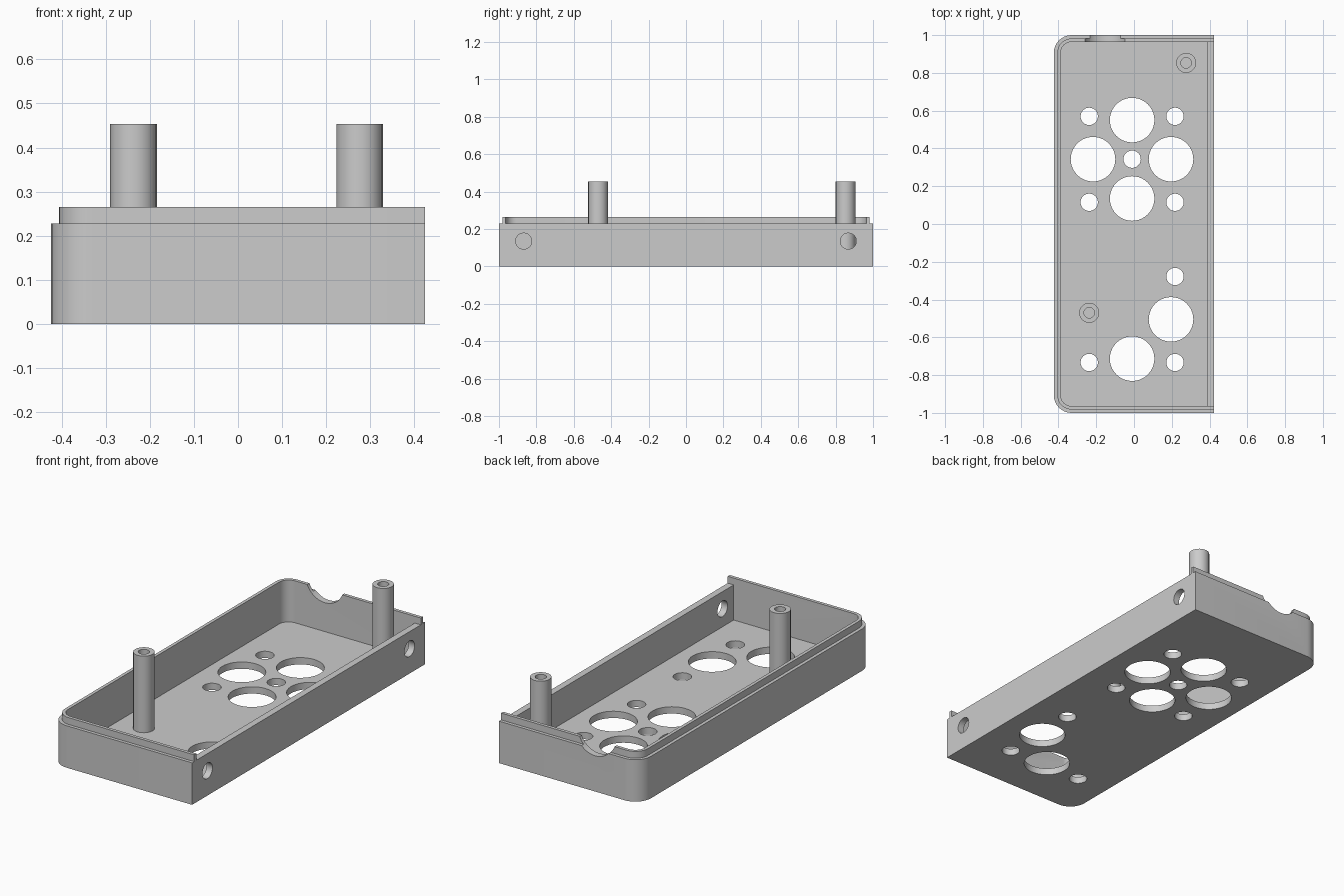
import bpy, bmesh, math

if "Cube" in bpy.data.objects:
    bpy.data.objects.remove(bpy.data.objects["Cube"])

X, Y, R = 0.424, 1.0, 0.093        # half width, half length, left corner radius
RIM, TOP, FLOOR = 0.228, 0.265, 0.037

plastic = bpy.data.materials.new("grey plastic")
plastic.diffuse_color = (0.6, 0.6, 0.6, 1)
plastic.use_nodes = True
plastic.node_tree.nodes["Principled BSDF"].inputs["Base Color"].default_value = plastic.diffuse_color


def outline(inset, right):
    """Tray outline: square on the right, rounded on the left."""
    r = R - inset
    y = Y - inset
    arc = [math.radians(90 + 90 * i / 8) for i in range(9)]
    upper = [(-X + R + r * math.cos(a), Y - R + r * math.sin(a)) for a in arc]
    lower = [(x, -v) for x, v in reversed(upper)]
    return [(right, y)] + upper + lower + [(right, -y)]


def circle(x, y, r, n):
    return [(x + r * math.cos(2 * math.pi * i / n), y + r * math.sin(2 * math.pi * i / n)) for i in range(n)]


def prism(name, points, low, high, axis="Z"):
    """Extrude a closed profile along an axis (X: points are y,z; Y: points are x,z)."""
    place = {"X": lambda a, b, c: (c, a, b), "Y": lambda a, b, c: (a, c, b), "Z": lambda a, b, c: (a, b, c)}[axis]
    bm = bmesh.new()
    base = bm.faces.new([bm.verts.new(place(a, b, low)) for a, b in points])
    top = bmesh.ops.extrude_face_region(bm, geom=[base])["geom"]
    bmesh.ops.translate(bm, vec=place(0, 0, high - low), verts=[g for g in top if isinstance(g, bmesh.types.BMVert)])
    bmesh.ops.recalc_face_normals(bm, faces=bm.faces)
    mesh = bpy.data.meshes.new(name)
    bm.to_mesh(mesh)
    bm.free()
    mesh.materials.append(plastic)
    obj = bpy.data.objects.new(name, mesh)
    bpy.context.collection.objects.link(obj)
    return obj


def combine(obj, tool, operation="DIFFERENCE"):
    mod = obj.modifiers.new("bool", "BOOLEAN")
    mod.operation, mod.object, mod.solver = operation, tool, "EXACT"
    bpy.context.view_layer.objects.active = obj
    bpy.ops.object.modifier_apply(modifier=mod.name)
    bpy.data.objects.remove(tool)


def smooth(obj):
    bpy.ops.object.select_all(action="DESELECT")
    obj.select_set(True)
    bpy.context.view_layer.objects.active = obj
    bpy.ops.object.shade_smooth_by_angle(angle=math.radians(30))


# Tray body, with the raised lip on three sides
tray = prism("tray", outline(0, X), 0, RIM)
combine(tray, prism("lip", outline(0.018, X), 0.1, TOP), "UNION")
combine(tray, prism("cavity", outline(0.036, 0.388), FLOOR, 0.5))
combine(tray, prism("open_side", outline(0.036, 0.6), RIM, 0.5))

# Large and small floor holes
large = [(-0.01, 0.55), (-0.217, 0.343), (0.196, 0.343), (-0.01, 0.135), (0.196, -0.505), (-0.01, -0.713)]
small = [(-0.237, 0.57), (0.217, 0.57), (-0.01, 0.343), (-0.237, 0.115), (0.217, 0.115),
         (0.217, -0.278), (-0.237, -0.733), (0.217, -0.733)]
for spots, r, n in ((large, 0.118, 40), (small, 0.046, 24)):
    for x, y in spots:
        combine(tray, prism("hole", circle(x, y, r, n), -0.1, 0.1))

# Screw holes in the right wall and the cable notch in the back wall
for y in (-0.868, 0.868):
    combine(tray, prism("screw_hole", circle(y, 0.135, 0.043, 24), 0.3, 0.6, "X"))
combine(tray, prism("notch", circle(-0.153, 0.308, 0.114, 40), 0.9, 1.1, "Y"))
smooth(tray)

# Hollow standing posts
for name, x, y in (("front_post", -0.237, -0.47), ("back_post", 0.276, 0.853)):
    post = prism(name, circle(x, y, 0.053, 20), FLOOR - 0.005, 0.453)
    combine(post, prism("bore", circle(x, y, 0.028, 20), FLOOR + 0.001, 0.6))
    smooth(post)
